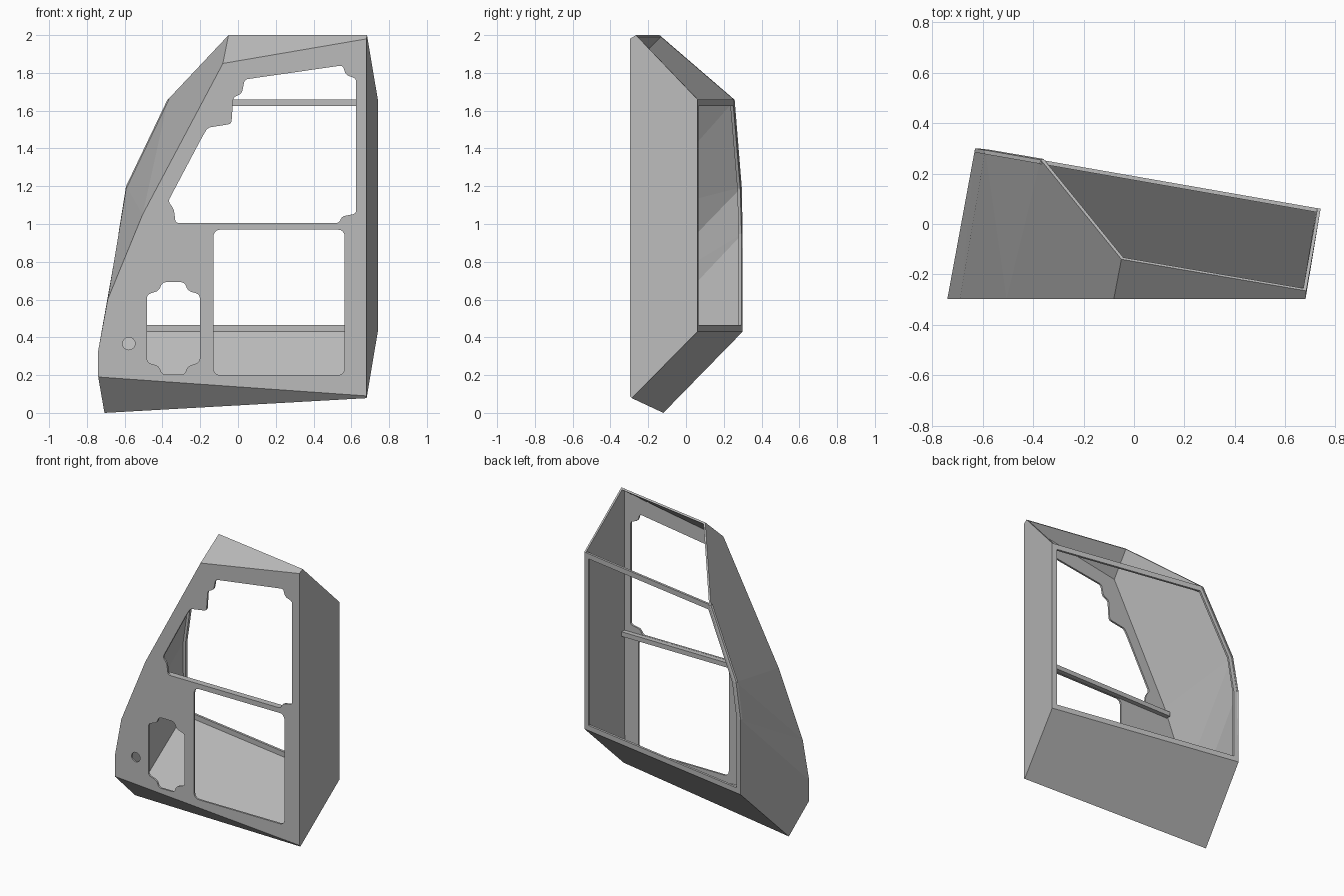
import bpy, bmesh, math
from mathutils import Vector

cube = bpy.data.objects.get("Cube")
if cube:
    bpy.data.objects.remove(cube, do_unlink=True)

grey = bpy.data.materials.new("plain_grey")
grey.use_nodes = True
COLOR = (0.5, 0.5, 0.5, 1)
grey.diffuse_color = COLOR
grey.node_tree.nodes["Principled BSDF"].inputs["Base Color"].default_value = COLOR

FRONT, WALL = -0.297, 0.013


def add_object(name, bm):
    mesh = bpy.data.meshes.new(name)
    bm.to_mesh(mesh)
    bm.free()
    mesh.materials.append(grey)
    ob = bpy.data.objects.new(name, mesh)
    bpy.context.collection.objects.link(ob)
    return ob


def apply(ob, kind, **settings):
    mod = ob.modifiers.new(kind.title(), kind)
    for key, value in settings.items():
        setattr(mod, key, value)
    bpy.context.view_layer.objects.active = ob
    bpy.ops.object.modifier_apply(modifier=mod.name)


def front(x, z):
    return (x, FRONT, z)


def rear(x, z):
    # the open rear lies on a slightly turned vertical plane
    return (x, 0.3 - 0.175 * (x + 0.63), z)


# Corners of the cab shell
pts = dict(
    f0=front(-0.74, 0.19), f1=front(-0.74, 0.33), f2=front(-0.69, 0.6),
    f3=front(-0.505, 1.05), f4=front(-0.08, 1.85),
    f5=front(0.68, 1.98), f6=front(0.68, 0.09),
    b0=rear(-0.63, 0.43), b1=rear(-0.63, 0.95), b2=rear(-0.59, 1.2),
    b3=rear(-0.37, 1.66), b4=rear(0.74, 1.66), b5=rear(0.74, 0.43),
    roof_l=(-0.05, -0.14, 2.0), roof_r=(0.683, -0.265, 2.0),
    floor_l=(-0.707, -0.12, 0.0), floor_r=(0.681, -0.287, 0.078))

panels = [
    "f0 f6 f5 f4 f3 f2 f1",            # front panel
    "f4 f5 roof_r roof_l",             # sloped brow
    "f6 floor_r b5 b4 roof_r f5",      # straight side
    "f0 floor_l floor_r f6",           # front underside
    "floor_l b0 b5 floor_r",           # rear underside
    "f0 f1 b1 b0 floor_l",             # angled side, lower
    "f1 f2 b1", "f2 b2 b1", "f2 f3 b2", "f3 b3 b2",
    "f3 f4 roof_l b3"]                 # angled side, upper

bm = bmesh.new()
verts = {k: bm.verts.new(p) for k, p in pts.items()}
for panel in panels:
    bm.faces.new([verts[k] for k in panel.split()])
bmesh.ops.recalc_face_normals(bm, faces=bm.faces)
bm.faces.ensure_lookup_table()
if bm.faces[0].normal.y > 0:
    bmesh.ops.reverse_faces(bm, faces=bm.faces)
shell = add_object("cab_shell", bm)
apply(shell, "SOLIDIFY", thickness=WALL, offset=-1, use_even_offset=True)


# Openings cut through the front panel
def cut(outline, radius):
    bm = bmesh.new()
    face = bm.faces.new([bm.verts.new((x, FRONT - 0.06, z)) for x, z in outline])
    if radius:
        bmesh.ops.bevel(bm, geom=bm.verts[:], offset=radius, segments=4,
                        profile=0.5, affect='VERTICES', clamp_overlap=True)
    out = bmesh.ops.extrude_face_region(bm, geom=bm.faces[:])
    moved = [v for v in out["geom"] if isinstance(v, bmesh.types.BMVert)]
    bmesh.ops.translate(bm, verts=moved, vec=(0, 0.11, 0))
    bmesh.ops.recalc_face_normals(bm, faces=bm.faces)
    cutter = add_object("cutter", bm)
    cutter.hide_render = True
    apply(shell, "BOOLEAN", object=cutter, operation='DIFFERENCE', solver='EXACT')
    bpy.data.objects.remove(cutter, do_unlink=True)


upper_window = [
    (-0.33, 1.005), (0.535, 1.005), (0.55, 1.04), (0.625, 1.055), (0.625, 1.77),
    (0.57, 1.79), (0.555, 1.84), (0.035, 1.765), (0.02, 1.69), (-0.025, 1.67),
    (-0.035, 1.53), (-0.16, 1.51), (-0.19, 1.46), (-0.37, 1.12), (-0.34, 1.08)]
cut(upper_window, 0.016)
cut([(-0.13, 0.2), (0.565, 0.2), (0.565, 0.97), (-0.13, 0.97)], 0.035)

# small window with stepped corners, mirrored from one quarter
quarter = [(0.14, 0.18), (0.075, 0.2), (0.06, 0.245)]
steps = []
for sx, sz in ((1, 1), (-1, 1), (-1, -1), (1, -1)):
    part = quarter if sx * sz > 0 else quarter[::-1]
    steps += [(-0.342 + sx * x, 0.447 + sz * z) for x, z in part]
cut(steps, 0.02)

ring = [i * math.tau / 24 for i in range(24)]
cut([(-0.578 + 0.033 * math.cos(a), 0.367 + 0.033 * math.sin(a)) for a in ring], 0)

# Narrow frame around the open rear
bm = bmesh.new()
face = bm.faces.new([bm.verts.new(pts[f"b{i}"]) for i in range(6)])
face.normal_update()
if face.normal.y < 0:
    face.normal_flip()
bmesh.ops.inset_individual(bm, faces=[face], thickness=0.036, use_even_offset=True)
bmesh.ops.delete(bm, geom=[face], context='FACES_ONLY')
frame = add_object("rear_frame", bm)
apply(frame, "SOLIDIFY", thickness=0.016, offset=-1)

# Rail behind the front panel, below the upper window
bm = bmesh.new()
bmesh.ops.create_cube(bm, size=1)
bmesh.ops.scale(bm, verts=bm.verts, vec=(1.19, 0.035, 0.032))
bmesh.ops.translate(bm, verts=bm.verts, vec=(0.08, FRONT + 0.028, 0.988))
add_object("sill_rail", bm)
